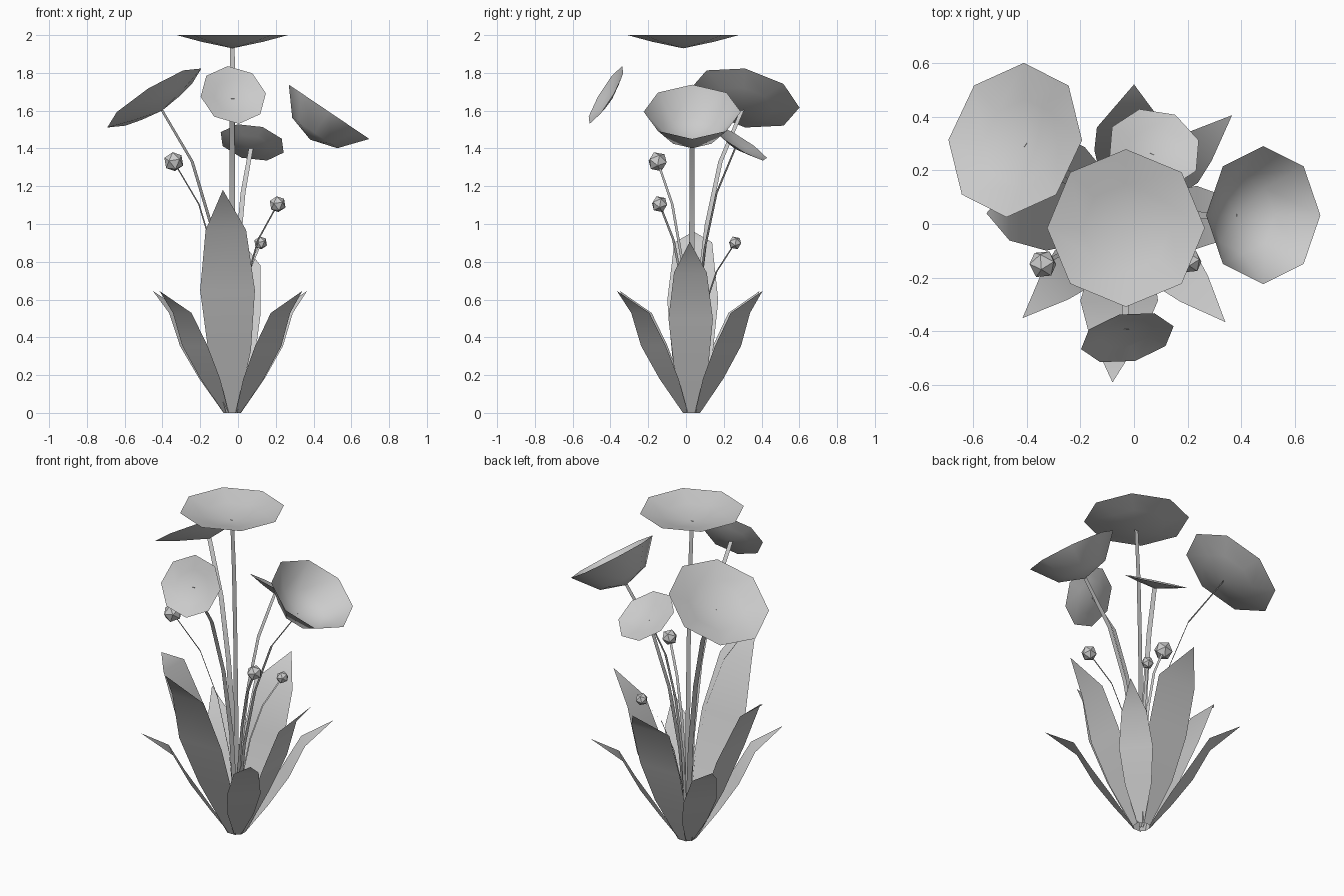
import bpy, math
from mathutils import Vector

if "Cube" in bpy.data.objects:
    bpy.data.objects.remove(bpy.data.objects["Cube"])

ROOT = Vector((-0.03, 0.03, 0))


def make_object(name, verts, faces):
    mesh = bpy.data.meshes.new(name)
    mesh.from_pydata([tuple(v) for v in verts], [], faces)
    mesh.update()
    for p in mesh.polygons:
        p.use_smooth = True
    ob = bpy.data.objects.new(name, mesh)
    bpy.context.collection.objects.link(ob)
    return ob


def ribbon(name, tip, profile, width, start=0.0):
    """Flat strip bending from the root to the tip.
    profile rows: height fraction, outward fraction, width fraction."""
    out = Vector((tip[0], tip[1], 0)) - ROOT
    out.z = 0
    side = Vector((-out.y, out.x, 0)).normalized()
    # Strips that lean almost straight along an axis lie square to it
    for axis in (0, 1):
        if abs(side[axis]) > 0.98:
            sign = math.copysign(1, side[axis])
            side = Vector((0, 0, 0))
            side[axis] = sign
    base = ROOT + out.normalized() * start
    reach = out - out.normalized() * start
    verts, faces = [], []
    for h, r, w in profile:
        c = base + reach * r + Vector((0, 0, tip[2] * h))
        half = max(width * w / 2, 0.0005)
        verts += [c - side * half, c + side * half]
    for i in range(len(profile) - 1):
        a = 2 * i
        faces.append((a, a + 1, a + 3, a + 2))
    return make_object(name, verts, faces)


def flower(name, centre, normal, radius, depth, mid, turn=0.0):
    """Eight-sided open bowl of petals; mid is the depth share at half radius."""
    n = Vector(normal).normalized()
    u = Vector((1, 0, 0))
    u = (u - n * u.dot(n)).normalized()
    v = n.cross(u)
    c = Vector(centre)
    verts, faces = [], []
    for r, d in ((1.0, 0.0), (0.56, mid)):
        for i in range(8):
            a = i * math.pi / 4 + turn
            verts.append(c + (u * math.cos(a) + v * math.sin(a)) * radius * r - n * depth * d)
    verts.append(c - n * depth)
    for i in range(8):
        j = (i + 1) % 8
        faces += [(i, j, 8 + j, 8 + i), (8 + i, 8 + j, 16)]
    make_object(name, verts, faces)
    return c - n * (depth - 0.003)


LEAF = [(0, 0, 0.2), (0.28, 0.24, 0.78), (0.55, 0.47, 1.0), (0.82, 0.66, 0.74), (1, 1, 0)]
BLUNT = [(0, 0, 0.2), (0.3, 0.27, 0.78), (0.62, 0.53, 1.0), (0.94, 0.82, 0.74), (1, 1, 0)]
BROAD = [(0, 0, 0.2), (0.28, 0.24, 0.75), (0.55, 0.45, 0.95), (0.84, 0.64, 0.92), (1, 1, 0)]
STEM = [(0, 0, 1.1), (0.37, 0.12, 1.1), (0.62, 0.3, 1), (0.83, 0.57, 1), (1, 1, 0.9)]

# Leaves: four long ones, four short diagonal ones
leaves = [
    ("front_leaf", (-0.08, -0.59, 1.18), 0.29, LEAF),
    ("left_leaf", (-0.55, 0.04, 0.96), 0.27, BLUNT),
    ("right_leaf", (0.48, 0.02, 0.905), 0.235, LEAF),
    ("back_leaf", (0.0, 0.52, 0.93), 0.28, BROAD),
    ("short_leaf_back_right", (0.365, 0.405, 0.645), 0.19, LEAF),
    ("short_leaf_front_right", (0.34, -0.365, 0.645), 0.19, LEAF),
    ("short_leaf_front_left", (-0.415, -0.35, 0.645), 0.19, LEAF),
    ("short_leaf_back_left", (-0.45, 0.39, 0.645), 0.19, LEAF),
]
for name, tip, width, profile in leaves:
    ribbon(name, tip, profile, width, start=0.045)

# Flowers with their stems
flowers = [
    ("top", (-0.03, -0.015, 2.0), (0, 0, 1), 0.294, 0.07, 0.5, 0),
    ("left", (-0.443, 0.313, 1.667), (-0.52, 0.205, 0.83), 0.294, 0.08, 0.5, -0.13),
    ("right", (0.482, 0.033, 1.594), (0.56, 0, 0.83), 0.257, 0.178, 0.76, 0),
    ("front", (-0.025, -0.424, 1.683), (0.18, -0.84, 0.51), 0.178, 0.04, 0.5, 0.17),
    ("back", (0.075, 0.28, 1.432), (0.17, 0.52, 0.83), 0.178, 0.04, 0.5, 0.32),
]
for name, c, n, r, d, mid, turn in flowers:
    apex = flower(name + "_flower", c, n, r, d, mid, turn)
    ribbon(name + "_stem", apex, STEM, 0.028)

# Faceted buds on thin stems
buds = [
    ("left_bud", (-0.34, -0.15, 1.33), 0.054),
    ("right_bud", (0.21, -0.14, 1.105), 0.045),
    ("back_bud", (0.12, 0.26, 0.9), 0.036),
]
for name, c, r in buds:
    bpy.ops.mesh.primitive_ico_sphere_add(
        subdivisions=1, radius=r, location=c, rotation=(0.3, -0.25, 0.4))
    bpy.context.object.name = name
    ribbon(name + "_stem", c, STEM, 0.016)
